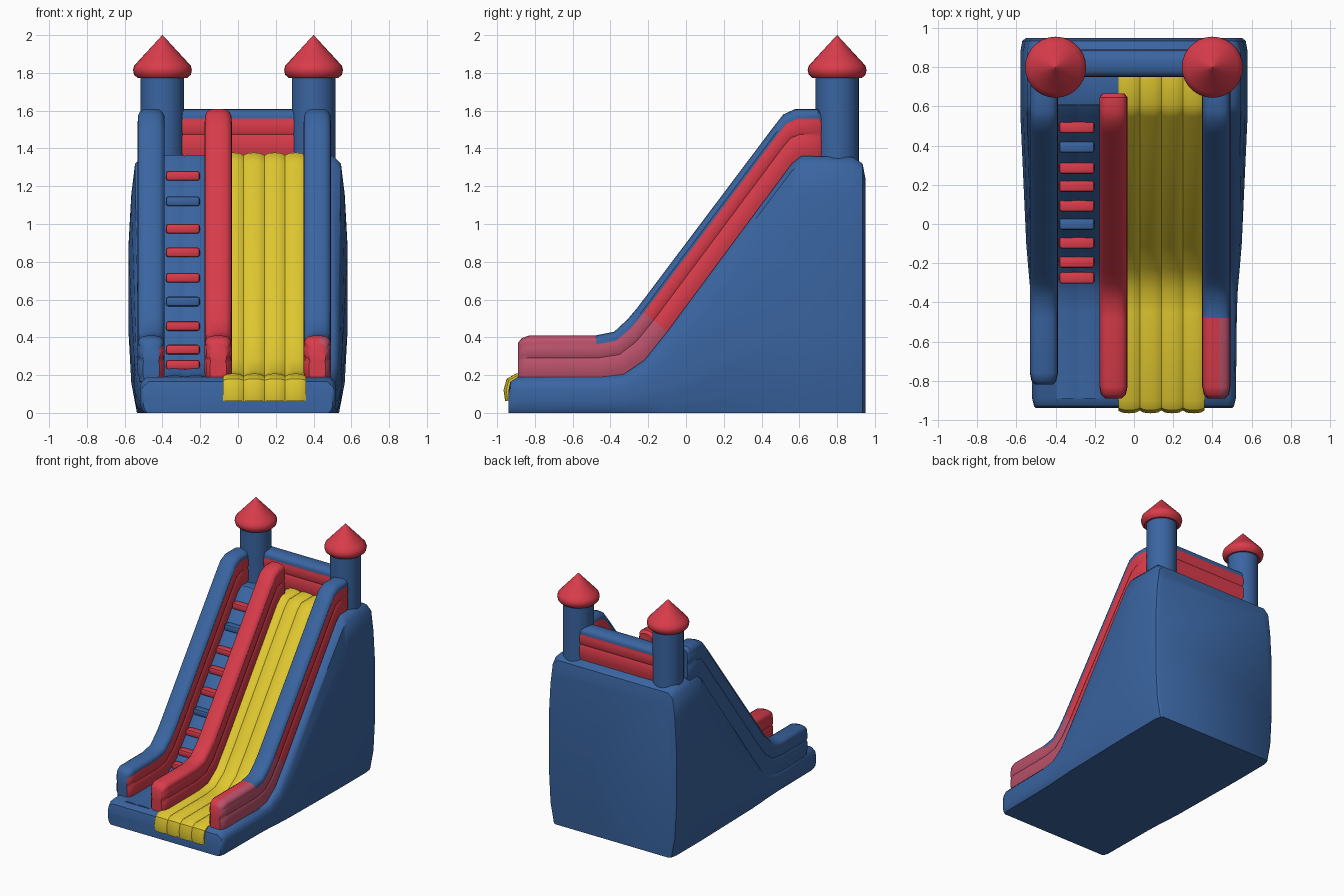
import bpy, bmesh, math
from mathutils import Vector

if "Cube" in bpy.data.objects:
    bpy.data.objects.remove(bpy.data.objects["Cube"])


def material(name, rgb):
    m = bpy.data.materials.new(name)
    m.use_nodes = True
    m.diffuse_color = (*rgb, 1)
    m.node_tree.nodes["Principled BSDF"].inputs["Base Color"].default_value = (*rgb, 1)
    return m


BLUE = material("blue vinyl", (0.042, 0.13, 0.36))
RED = material("red vinyl", (0.70, 0.045, 0.07))
YELLOW = material("yellow vinyl", (0.75, 0.58, 0.03))
FADED = material("faded red vinyl", (0.50, 0.085, 0.15))


def finish(bm, name, mats, angle=40):
    bmesh.ops.recalc_face_normals(bm, faces=bm.faces)
    mesh = bpy.data.meshes.new(name)
    bm.to_mesh(mesh)
    bm.free()
    for m in mats:
        mesh.materials.append(m)
    ob = bpy.data.objects.new(name, mesh)
    bpy.context.collection.objects.link(ob)
    bpy.ops.object.select_all(action='DESELECT')
    ob.select_set(True)
    bpy.context.view_layer.objects.active = ob
    bpy.ops.object.shade_smooth_by_angle(angle=math.radians(angle))
    return ob


def loft(name, rings, mats, rule=None):
    """Skin closed rings; rule(segment, face centre) picks the material slot."""
    bm = bmesh.new()
    vs = [[bm.verts.new(p) for p in ring] for ring in rings]
    n = len(vs[0])
    made = []
    for a, b in zip(vs, vs[1:]):
        for j in range(n):
            k = (j + 1) % n
            made.append((bm.faces.new((a[j], a[k], b[k], b[j])), j))
    made += [(bm.faces.new(vs[0]), 0), (bm.faces.new(vs[-1]), 0)]
    if rule:
        for f, j in made:
            f.material_index = rule(j, f.calc_center_median())
    return finish(bm, name, mats)


def mirrored(half):
    return half + [(-u, v) for u, v in reversed(half)]


# Line of the floor in y, z, from the front to the platform
FLOOR = [(-.89, .19), (-.45, .19), (-.33, .205), (-.22, .28), (-.1, .43), (.56, 1.32), (.61, 1.36)]


def floor_y(z):
    for (y0, z0), (y1, z1) in zip(FLOOR[1:], FLOOR[2:]):
        if z <= z1:
            return y0 + (y1 - y0) * (z - z0) / (z1 - z0)


# Inflated body
WIDTHS = [.52, .525, .53, .54, .55, .58, .58]
stations = [(-.94, .12, .50), (-.93, .165, .51)]
stations += [(y, z, w) for (y, z), w in zip(FLOOR, WIDTHS)]
stations += [(.88, 1.355, .58), (.935, 1.32, .57), (.95, 1.24, .55)]
rings = []
for y, h, w in stations:
    s = .4 + .6 * min(1, h / 1.3)
    half = [(w - .045 * s, 0), (w - .015 * s, .12 * h), (w, .33 * h), (w, .65 * h),
            (w - .015 * s, .85 * h), (w - .035 * s, h - .04 * s), (w - .075 * s, h)]
    rings.append([(x, y, z) for x, z in mirrored(half)])
loft("body", rings, [BLUE])

# Stacked-tube section shared by the walls and the back rail
HALF = [(.9, -.12), (.9, 0), (1, .08), (1, .39), (.9, .46), (1, .53), (1, .73),
        (.93, .79), (.97, .85), (.85, .93), (.6, .98), (.2, 1)]
SECTION = mirrored(HALF)


def is_cap(j):
    n = len(SECTION)
    return (SECTION[j][1] + SECTION[(j + 1) % n][1]) / 2 > .79


# Wall stations as pairs: bottom point, top point
WALL = [((-.45, .19), (-.48, .41)), ((-.33, .205), (-.38, .43)), ((-.22, .28), (-.31, .495)),
        ((-.1, .43), (-.255, .56)), ((.56, 1.32), (.46, 1.51)),
        ((.59, 1.35), (.515, 1.58)), ((.63, 1.36), (.58, 1.61))]


def wall(name, x, y_front, y_back, mats, rule):
    half_width = .072

    def end(y, top, shrink):
        return ((y, top[0]), (y, top[1])), shrink
    low, high = (.19, .41), (1.36, 1.61)
    path = [end(y_front, (low[0], .37), .6), end(y_front + .02, (low[0], .395), .88),
            end(y_front + .06, low, 1)]
    path += [(p, 1) for p in WALL]
    path += [end(y_back - .02, high, 1), end(y_back, (high[0], 1.59), .8)]
    rings = []
    for (b, t), k in path:
        b, t = Vector(b), Vector(t)
        rings.append([(x + u * k * half_width, *b.lerp(t, v)) for u, v in SECTION])
    loft(name, rings, mats, rule)


def slide_wall_rule(j, c):
    if is_cap(j) and c.y > -.46:
        return 0
    return 2 if c.x > .44 and c.y < 0 else 1


wall("slide_side_wall", .42, -.89, .72, [BLUE, RED, FADED], slide_wall_rule)
wall("middle_wall", -.105, -.89, .665, [RED], None)
wall("ladder_side_wall", -.46, -.82, .72, [BLUE, RED],
     lambda j, c: 1 if c.x > -.44 and not is_cap(j) else 0)

# Back rail between the towers
rings = [[(x, .82 + u * .07, 1.36 + v * .25) for u, v in SECTION] for x in (-.34, .34)]
loft("back_rail", rings, [BLUE, RED], lambda j, c: 0 if is_cap(j) else 1)


def ribbed_strip(name, x0, x1, path, lobes, lift, puff, mat):
    """Padded mat along a y, z path, with lengthwise tubes."""
    steps = lobes * 6
    rings = []
    for i, p in enumerate(path):
        a, b = Vector(path[max(i - 1, 0)]), Vector(path[min(i + 1, len(path) - 1)])
        t = (b - a).normalized()
        n = Vector((-t.y, t.x))
        top, under = [], []
        for k in range(steps + 1):
            f = k / steps
            x = x0 + (x1 - x0) * f
            q = Vector(p) + n * (lift + puff * math.sqrt(abs(math.sin(math.pi * f * lobes))))
            top.append((x, *q))
        r = Vector(p) - n * .03
        under = [(x1, *r), (x0, *r)]
        rings.append(top + under)
    loft(name, rings, [mat])


LIP = [(-.94, .065), (-.948, .12), (-.935, .17), (-.90, .19)]
ribbed_strip("slide_surface", -.08, .36, LIP + FLOOR[1:] + [(.76, 1.36)], 4, .004, .014, YELLOW)
ribbed_strip("ladder_track", -.395, -.17, FLOOR, 2, .001, .007, BLUE)

# Ladder steps
for i, z in enumerate((.255, .335, .46, .59, .715, .85, .975, 1.12, 1.255)):
    bm = bmesh.new()
    bmesh.ops.create_cube(bm, size=1)
    for v in bm.verts:
        v.co = (v.co.x * .18 - .292, v.co.y * .06 + floor_y(z) - .018, v.co.z * .052 + z)
    bmesh.ops.bevel(bm, geom=bm.edges[:], offset=.014, segments=2, profile=.5, affect='EDGES')
    finish(bm, f"ladder_step_{i + 1}", [BLUE if i in (3, 7) else RED])


def lathe(name, x, y, profile, mat, sides=28):
    rings = [[(x + r * math.cos(a), y + r * math.sin(a), z)
              for a in (2 * math.pi * k / sides for k in range(sides))] for r, z in profile]
    loft(name, rings, [mat])


# Corner towers with pointed roofs
for side, x in (("left", .40), ("right", -.40)):
    lathe(f"{side}_tower", x, .80, [(.115, 1.3), (.115, 1.8)], BLUE)
    lathe(f"{side}_roof", x, .80, [(.10, 1.775), (.13, 1.772), (.15, 1.79), (.156, 1.815),
                                   (.15, 1.838), (.13, 1.86), (.001, 2.0)], RED)
